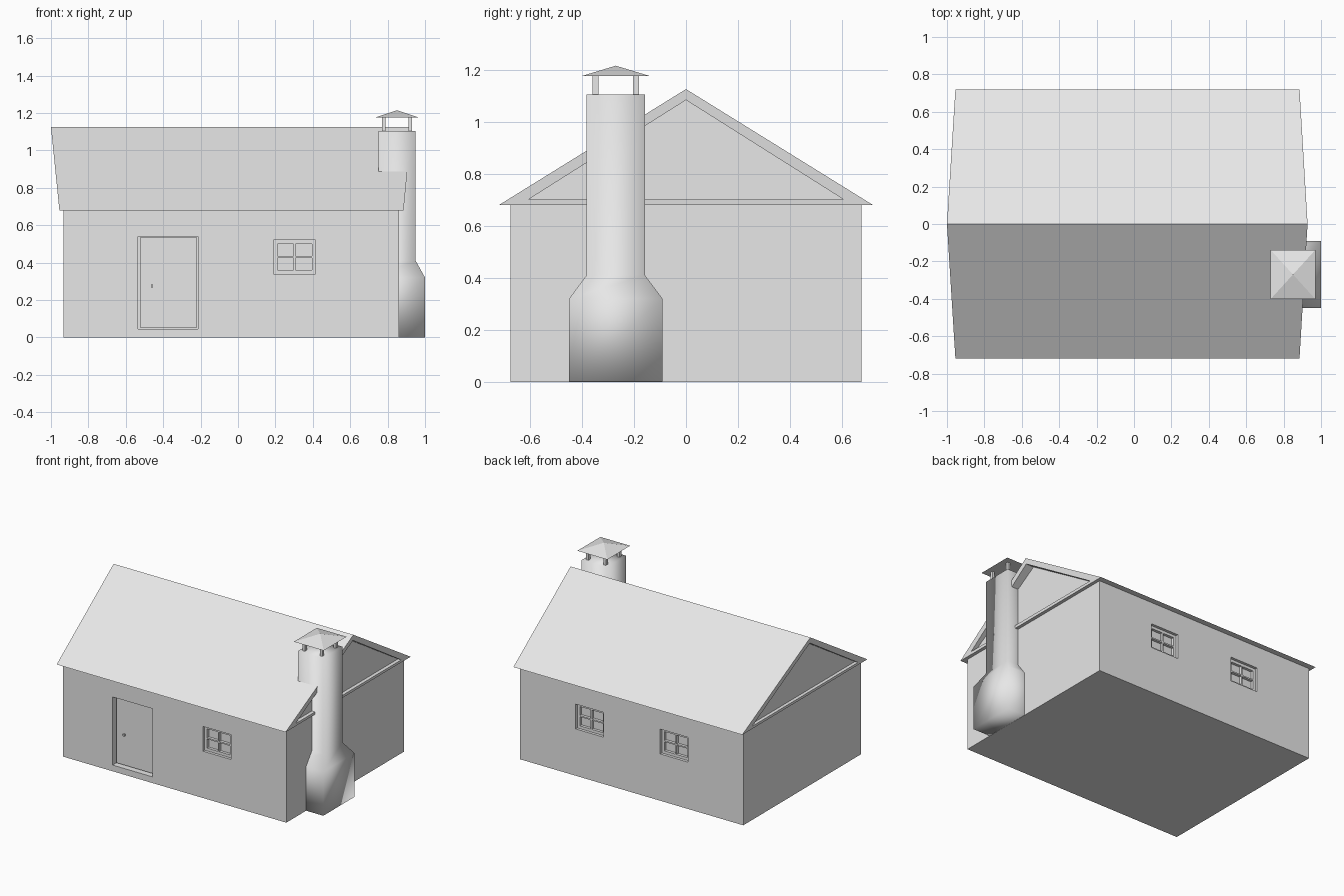
import bpy
import bmesh
from mathutils import Vector

if "Cube" in bpy.data.objects:
    bpy.data.objects.remove(bpy.data.objects["Cube"], do_unlink=True)

grey = bpy.data.materials.new("plain grey")
grey.use_nodes = True
grey.diffuse_color = (0.8, 0.8, 0.8, 1)
grey.node_tree.nodes["Principled BSDF"].inputs["Base Color"].default_value = (0.8, 0.8, 0.8, 1)

FRONT, BACK = -0.675, 0.675
LEFT_X, RIGHT_X = -0.933, 0.861
EAVE, RIDGE = 0.68, 1.125


def finish(name, bm, smooth=False):
    bmesh.ops.recalc_face_normals(bm, faces=bm.faces[:])
    for f in bm.faces:
        f.smooth = smooth
    mesh = bpy.data.meshes.new(name)
    bm.to_mesh(mesh)
    bm.free()
    mesh.materials.append(grey)
    ob = bpy.data.objects.new(name, mesh)
    bpy.context.scene.collection.objects.link(ob)
    return ob


def add_box(bm, lo, hi):
    lo, hi = Vector(lo), Vector(hi)
    for v in bmesh.ops.create_cube(bm, size=1)["verts"]:
        v.co = Vector((lo[i] + hi[i]) / 2 + v.co[i] * (hi[i] - lo[i]) for i in range(3))


def box(name, lo, hi):
    bm = bmesh.new()
    add_box(bm, lo, hi)
    return finish(name, bm)


# Walls
walls = box("walls", (LEFT_X, FRONT, 0), (RIGHT_X, BACK, EAVE))


def pocket(x0, x1, z0, z1, wall, depth):
    """Cut a rectangular recess into the front or back wall."""
    out = 1 if wall > 0 else -1
    ys = sorted((wall - out * depth, wall + out * 0.1))
    cutter = box("cutter", (x0, ys[0], z0), (x1, ys[1], z1))
    mod = walls.modifiers.new("opening", "BOOLEAN")
    mod.operation = "DIFFERENCE"
    mod.solver = "EXACT"
    mod.object = cutter
    bpy.context.view_layer.objects.active = walls
    bpy.ops.object.modifier_apply(modifier=mod.name)
    bpy.data.objects.remove(cutter, do_unlink=True)


# Windows: recessed frame with crossed glazing bars
def window(name, x0, wall):
    x1, z0, z1 = x0 + 0.225, 0.34, 0.52
    out = 1 if wall > 0 else -1
    pocket(x0, x1, z0, z1, wall, 0.04)
    bm = bmesh.new()
    t, bar = 0.02, 0.005
    ys = sorted((wall - out * 0.041, wall - out * 0.02))
    xm, zm = (x0 + x1) / 2, (z0 + z1) / 2
    for a, b, c, d in ((x0, x0 + t, z0, z1), (x1 - t, x1, z0, z1),
                       (x0 + t, x1 - t, z0, z0 + t), (x0 + t, x1 - t, z1 - t, z1),
                       (xm - bar, xm + bar, z0 + t, z1 - t),
                       (x0 + t, x1 - t, zm - bar, zm + bar)):
        add_box(bm, (a, ys[0], c), (b, ys[1], d))
    finish(name, bm)


window("front_window", 0.19, FRONT)
window("back_window_left", 0.19, BACK)
window("back_window_right", -0.49, BACK)

# Door with a narrow gap around it, and its knob
pocket(-0.535, -0.215, 0.045, 0.54, FRONT, 0.05)
box("door", (-0.525, FRONT + 0.03, 0.053), (-0.22, FRONT + 0.051, 0.535))
box("door_knob", (-0.466, FRONT + 0.015, 0.268), (-0.454, FRONT + 0.03, 0.282))

# Roof: solid prism with slanted ends and recessed gables
bm = bmesh.new()
outer = [(-0.718, EAVE), (0.718, EAVE), (0, RIDGE)]
inner = [(-0.607, 0.70), (0.607, 0.70), (0, 1.083)]
ends = []
for eave_x, ridge_x, wall_x in ((-0.955, -1.0, LEFT_X), (0.885, 0.928, RIGHT_X)):
    def end_x(z):
        return eave_x + (ridge_x - eave_x) * (z - EAVE) / (RIDGE - EAVE)
    rim = [bm.verts.new((end_x(z), y, z)) for y, z in outer]
    lip = [bm.verts.new((end_x(z), y, z)) for y, z in inner]
    gable = [bm.verts.new((wall_x, y, z)) for y, z in inner]
    for i in range(3):
        j = (i + 1) % 3
        bm.faces.new((rim[i], rim[j], lip[j], lip[i]))
        bm.faces.new((lip[i], lip[j], gable[j], gable[i]))
    bm.faces.new(gable)
    ends.append(rim)
for i in range(3):
    j = (i + 1) % 3
    bm.faces.new((ends[0][i], ends[0][j], ends[1][j], ends[1][i]))
finish("roof", bm)

# Chimney: square sections lofted upward, softly shaded
CX, CY = 0.85, -0.27
bm = bmesh.new()
rings = []
for hx, hy, z in ((0.15, 0.179, 0.001), (0.15, 0.179, 0.32),
                  (0.1, 0.112, 0.41), (0.1, 0.112, 1.105)):
    rings.append([bm.verts.new((CX + sx * hx, CY + sy * hy, z))
                  for sx, sy in ((-1, -1), (1, -1), (1, 1), (-1, 1))])
for low, high in zip(rings, rings[1:]):
    for i in range(4):
        j = (i + 1) % 4
        bm.faces.new((low[i], low[j], high[j], high[i]))
bm.faces.new(rings[0])
bm.faces.new(rings[-1])
finish("chimney", bm, smooth=True)

# Chimney cap on four posts
for sx in (-1, 1):
    for sy in (-1, 1):
        px, py = CX + sx * 0.07, CY + sy * 0.078
        box("cap_post", (px - 0.009, py - 0.011, 1.1), (px + 0.009, py + 0.011, 1.176))
bm = bmesh.new()
base = [bm.verts.new((CX + sx * 0.12, CY + sy * 0.132, 1.175))
        for sx, sy in ((-1, -1), (1, -1), (1, 1), (-1, 1))]
tip = bm.verts.new((CX, CY, 1.215))
bm.faces.new(base)
for i in range(4):
    bm.faces.new((base[i], base[(i + 1) % 4], tip))
finish("chimney_cap", bm)
